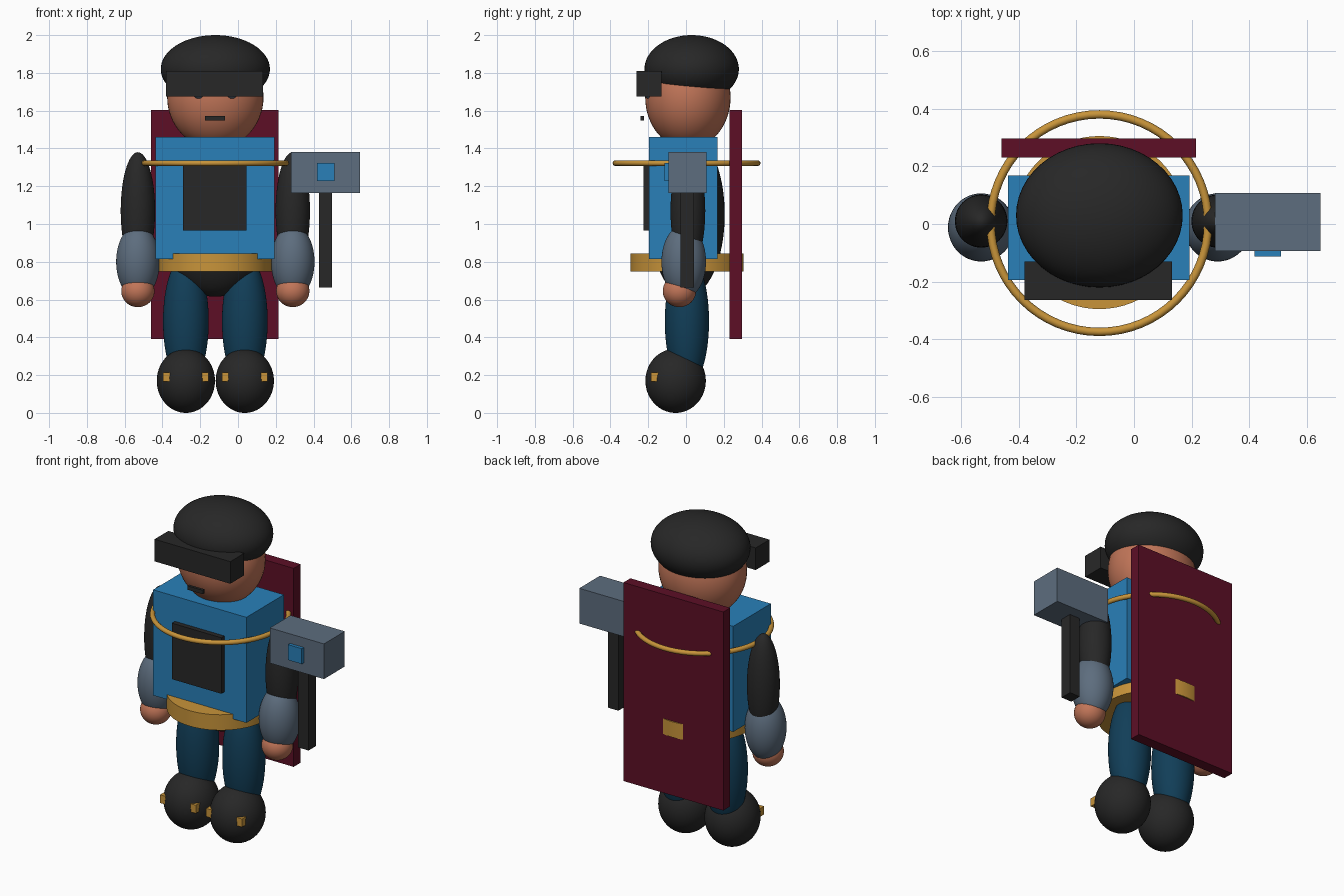
import bpy, math

if "Cube" in bpy.data.objects:
    bpy.data.objects.remove(bpy.data.objects["Cube"])

CX = -0.12  # body centre line


def mat(name, r, g, b):
    lin = [(c / 255 / 12.92) if c / 255 <= 0.04045 else ((c / 255 + 0.055) / 1.055) ** 2.4 for c in (r, g, b)]
    m = bpy.data.materials.new(name)
    m.diffuse_color = (*lin, 1)
    m.use_nodes = True
    m.node_tree.nodes["Principled BSDF"].inputs["Base Color"].default_value = m.diffuse_color
    return m


BLUE = mat("blue", 41, 128, 185)
SLATE = mat("slate", 93, 109, 126)
BLACK = mat("charcoal", 39, 39, 39)
SKIN = mat("skin", 193, 117, 88)
GOLD = mat("gold", 200, 148, 58)
MAROON = mat("maroon", 93, 15, 38)
NAVY = mat("navy", 17, 62, 88)


def finish(name, m, smooth=False):
    ob = bpy.context.object
    ob.name = name
    ob.data.materials.append(m)
    bpy.ops.object.transform_apply(location=False, rotation=False, scale=True)
    if smooth:
        bpy.ops.object.shade_smooth_by_angle(angle=math.radians(35))
    return ob


def box(name, m, x, y, z):
    """Box from (min, max) pairs on each axis."""
    bpy.ops.mesh.primitive_cube_add(size=1, location=[(a + b) / 2 for a, b in (x, y, z)])
    bpy.context.object.scale = [b - a for a, b in (x, y, z)]
    return finish(name, m)


def ball(name, m, loc, radii):
    bpy.ops.mesh.primitive_uv_sphere_add(segments=48, ring_count=32, radius=1, location=loc)
    bpy.context.object.scale = radii
    return finish(name, m, True)


# head, cap and face
ball("head", SKIN, (CX, 0.01, 1.67), (0.255, 0.226, 0.27))
ball("cap", BLACK, (CX, 0.03, 1.82), (0.289, 0.25, 0.18))
box("visor", BLACK, (-0.38, 0.132), (-0.263, -0.13), (1.675, 1.81))
box("mouth", BLACK, (-0.174, -0.07), (-0.24, -0.223), (1.548, 1.572))

# torso
ball("body", BLACK, (CX, 0.005, 1.05), (0.31, 0.2, 0.435))
box("vest", BLUE, (-0.437, 0.193), (-0.195, 0.168), (0.815, 1.46))
box("chest_panel", BLACK, (-0.29, 0.045), (-0.225, -0.19), (0.965, 1.307))

# belt and shoulder ring
bpy.ops.mesh.primitive_cylinder_add(vertices=64, radius=0.3, depth=0.095, location=(CX, 0.005, 0.797))
finish("belt", GOLD, True)
bpy.ops.mesh.primitive_torus_add(major_radius=0.377, minor_radius=0.0145, major_segments=64,
                                 minor_segments=12, location=(CX, 0.003, 1.322))
finish("shoulder_ring", GOLD, True)

# cape board
box("cape", MAROON, (-0.46, 0.215), (0.23, 0.297), (0.39, 1.603))

# mirrored parts
for side, s in (("left", -1), ("right", 1)):
    ball(side + "_eye", SLATE, (CX + s * 0.087, -0.195, 1.693), (0.03, 0.03, 0.03))
    ax = CX + s * 0.41
    ball(side + "_upper_arm", BLACK, (ax, 0.01, 1.07), (0.091, 0.092, 0.31))
    ball(side + "_forearm", SLATE, (ax, -0.012, 0.80), (0.115, 0.118, 0.195))
    ball(side + "_hand", SKIN, (ax, -0.035, 0.645), (0.088, 0.088, 0.085))
    lx = CX + s * 0.156
    ball(side + "_leg", NAVY, (lx, 0.005, 0.485), (0.121, 0.117, 0.35))
    ball(side + "_boot", BLACK, (lx, -0.055, 0.17), (0.154, 0.16, 0.17))
    # boot studs
    for t in (-1, 1):
        c = lx + t * 0.103
        box(side + "_boot_stud", GOLD, (c - 0.018, c + 0.018), (-0.186, -0.145), (0.165, 0.215))

# hammer
box("hammer_head", SLATE, (0.28, 0.646), (-0.093, 0.108), (1.165, 1.38))
box("hammer_handle", BLACK, (0.428, 0.498), (-0.03, 0.042), (0.665, 1.17))
box("hammer_plate", BLUE, (0.417, 0.51), (-0.113, -0.09), (1.228, 1.322))
